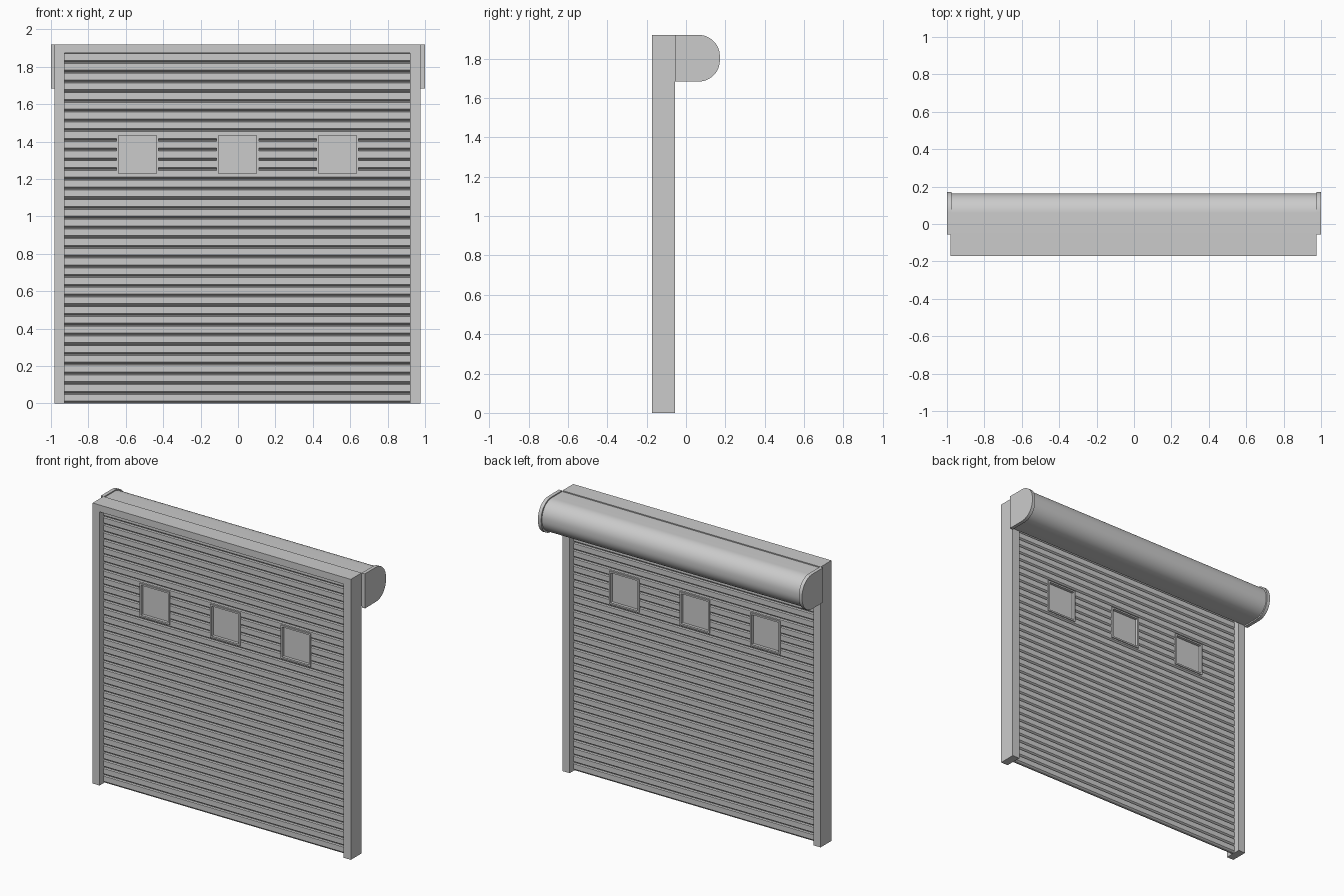
import bpy, bmesh, math
from mathutils import Vector

cube = bpy.data.objects.get("Cube")
if cube:
    bpy.data.objects.remove(cube, do_unlink=True)

GREY = bpy.data.materials.new("light grey metal")
GREY.use_nodes = True
colour = (0.6, 0.6, 0.6, 1)
GREY.diffuse_color = colour
GREY.node_tree.nodes["Principled BSDF"].inputs["Base Color"].default_value = colour


def finish(name, bm):
    bmesh.ops.recalc_face_normals(bm, faces=bm.faces)
    mesh = bpy.data.meshes.new(name)
    bm.to_mesh(mesh)
    bm.free()
    mesh.materials.append(GREY)
    obj = bpy.data.objects.new(name, mesh)
    bpy.context.collection.objects.link(obj)
    return obj


def extrude(name, points, offset):
    """Close an outline into a face and extrude it along offset."""
    bm = bmesh.new()
    face = bm.faces.new([bm.verts.new(p) for p in points])
    new = bmesh.ops.extrude_face_region(bm, geom=[face])["geom"]
    verts = [v for v in new if isinstance(v, bmesh.types.BMVert)]
    bmesh.ops.translate(bm, verts=verts, vec=Vector(offset))
    return finish(name, bm)


def box(name, x0, x1, y0, y1, z0, z1):
    pts = [(x0, y0, z0), (x1, y0, z0), (x1, y0, z1), (x0, y0, z1)]
    return extrude(name, pts, (0, y1 - y0, 0))


def smooth(obj):
    bpy.ops.object.select_all(action='DESELECT')
    obj.select_set(True)
    bpy.context.view_layer.objects.active = obj
    bpy.ops.object.shade_smooth_by_angle(angle=math.radians(30))


# Frame: two posts and a header as one U-shaped profile
FRONT, BACK, TOP = -0.172, -0.055, 1.92
L, R, IL, IR, ITOP = -0.981, 0.975, -0.928, 0.92, 1.873
outline = [(L, 0), (L, TOP), (R, TOP), (R, 0), (IR, 0), (IR, ITOP), (IL, ITOP), (IL, 0)]
extrude("door_frame", [(x, FRONT, z) for x, z in outline], (0, BACK - FRONT, 0))


# Roll housing and end plates: box profile with two rounded back corners
def housing_profile(x, back, z0, z1, r, steps=12):
    pts = [(x, BACK, z0)]
    for cz, start in ((z0 + r, -90), (z1 - r, 0)):
        for i in range(steps + 1):
            a = math.radians(start + 90 * i / steps)
            pts.append((x, back - r + r * math.cos(a), cz + r * math.sin(a)))
    return pts + [(x, BACK, z1)]


smooth(extrude("roll_housing", housing_profile(-0.978, 0.163, 1.692, 1.913, 0.104), (1.956, 0, 0)))
for side, x in (("right", -1.0), ("left", 0.976)):
    smooth(extrude(side + "_end_plate", housing_profile(x, 0.172, 1.683, TOP, 0.108), (0.024, 0, 0)))

# Slatted curtain: ribbed outline, the same on both sides
MID, THICK, DEPTH, ROWS = -0.113, 0.017, 0.012, 36
pitch = ITOP / ROWS
half = []
for i in range(ROWS):
    z = i * pitch
    half += [(THICK - DEPTH, z), (THICK - DEPTH, z + 0.004), (THICK, z + 0.013), (THICK, z + pitch - 0.003)]
half.append((THICK - DEPTH, ITOP))
profile = [(IL, MID - d, z) for d, z in half] + [(IL, MID + d, z) for d, z in reversed(half)]
curtain = extrude("slat_curtain", profile, (IR - IL, 0, 0))

# Windows: opening cut through the slats, thin rim and recessed pane
W, Z0, Z1, RIM, REACH = 0.113, 1.219, 1.445, 0.011, 0.024
for label, cx in (("right", -0.537), ("middle", -0.002), ("left", 0.532)):
    cutter = box(label + "_window_cutter", cx - W + 0.004, cx + W - 0.004,
                 MID - 0.05, MID + 0.05, Z0 + 0.004, Z1 - 0.004)
    cutter.hide_render = True
    mod = curtain.modifiers.new("opening", 'BOOLEAN')
    mod.operation, mod.solver, mod.object = 'DIFFERENCE', 'EXACT', cutter
    bpy.context.view_layer.objects.active = curtain
    bpy.ops.object.modifier_apply(modifier=mod.name)
    bpy.data.objects.remove(cutter, do_unlink=True)
    y0, y1 = MID - REACH, MID + REACH
    for part, sx in (("right", -1), ("left", 1)):
        xa, xb = sorted((cx + sx * W, cx + sx * (W - RIM)))
        box(f"{label}_window_{part}_rim", xa, xb, y0, y1, Z0, Z1)
    box(label + "_window_bottom_rim", cx - W + RIM, cx + W - RIM, y0, y1, Z0, Z0 + RIM)
    box(label + "_window_top_rim", cx - W + RIM, cx + W - RIM, y0, y1, Z1 - RIM, Z1)
    box(label + "_window_pane", cx - W + RIM, cx + W - RIM, MID - 0.004, MID + 0.004, Z0 + RIM, Z1 - RIM)
